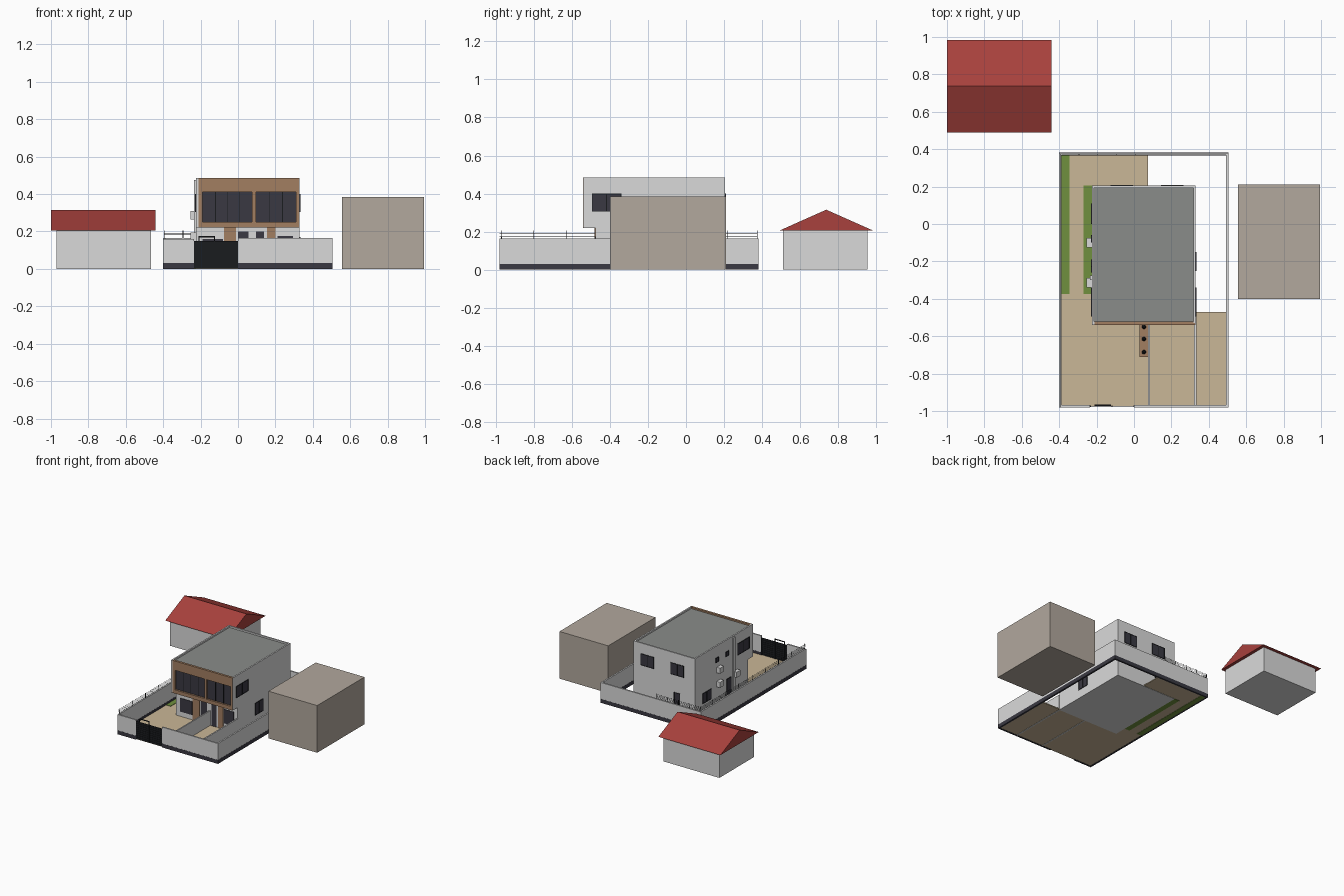
import bpy, bmesh

if "Cube" in bpy.data.objects:
    bpy.data.objects.remove(bpy.data.objects["Cube"])


def mat(name, hexa):
    m = bpy.data.materials.new(name)
    c = [int(hexa[i:i + 2], 16) / 255 for i in (0, 2, 4)]
    m.diffuse_color = [v / 12.92 if v < 0.04 else ((v + 0.055) / 1.055) ** 2.4 for v in c] + [1]
    m.use_nodes = True
    m.node_tree.nodes["Principled BSDF"].inputs["Base Color"].default_value = m.diffuse_color
    return m


WHITE = mat("white plaster", "DADADA")
TAUPE = mat("taupe plaster", "B2A89D")
RED = mat("red tile", "A8413D")
TAN = mat("tan paving", "CAB797")
GREY = mat("grey roofing", "8A8C8A")
BROWN = mat("brown wood", "A27E61")
DARK = mat("dark glass", "3A3942")
GREEN = mat("grass green", "70903E")
BLACK = mat("black metal", "1A1C1F")


def boxes(name, material, *ranges):
    """One object made of boxes, each given as (x0, x1, y0, y1, z0, z1)."""
    bm = bmesh.new()
    for x0, x1, y0, y1, z0, z1 in ranges:
        v = [bm.verts.new((x, y, z)) for z in (z0, z1)
             for x, y in ((x0, y0), (x1, y0), (x1, y1), (x0, y1))]
        bm.faces.new(v[3::-1])
        bm.faces.new(v[4:])
        for i in range(4):
            j = (i + 1) % 4
            bm.faces.new((v[i], v[j], v[j + 4], v[i + 4]))
    return finish(name, material, bm)


def finish(name, material, bm):
    me = bpy.data.meshes.new(name)
    bm.to_mesh(me)
    bm.free()
    me.materials.append(material)
    ob = bpy.data.objects.new(name, me)
    bpy.context.collection.objects.link(ob)
    return ob


def window(name, axis, wall, side, a0, a1, z0, z1, mid=True):
    """Glass plate with black frame bars on a wall; side is the outward sign."""
    def plate(p0, p1, q0, q1, d):
        w0, w1 = sorted((wall - side * 0.002, wall + side * d))
        return (w0, w1, p0, p1, q0, q1) if axis == 'x' else (p0, p1, w0, w1, q0, q1)
    t = 0.004
    boxes(name + "_glass", DARK, plate(a0, a1, z0, z1, 0.002))
    bars = [plate(a0, a0 + t, z0, z1, 0.004), plate(a1 - t, a1, z0, z1, 0.004),
            plate(a0 + t, a1 - t, z0, z0 + t, 0.004), plate(a0 + t, a1 - t, z1 - t, z1, 0.004)]
    if mid:
        c = (a0 + a1) / 2
        bars.append(plate(c - t / 2, c + t / 2, z0 + t, z1 - t, 0.004))
    boxes(name + "_frame", BLACK, *bars)


# Neighbouring buildings
boxes("neighbour_block", TAUPE, (0.555, 0.995, -0.40, 0.21, 0, 0.385))
boxes("cottage_walls", WHITE, (-0.97, -0.465, 0.51, 0.955, 0, 0.207))
bm = bmesh.new()
ends = [[bm.verts.new((x, y, z)) for y, z in ((0.49, 0.205), (0.985, 0.205), (0.737, 0.315))]
        for x in (-1.0, -0.44)]
bm.faces.new(ends[0][::-1])
bm.faces.new(ends[1])
for i in range(3):
    j = (i + 1) % 3
    bm.faces.new((ends[0][i], ends[0][j], ends[1][j], ends[1][i]))
bmesh.ops.recalc_face_normals(bm, faces=bm.faces)
finish("cottage_roof", RED, bm)

# Yard paving and lawns
boxes("paving", TAN, (-0.395, 0.075, -0.975, 0.375, 0.002, 0.01),
      (0.075, 0.50, -0.975, -0.47, 0.002, 0.01))
boxes("lawns", GREEN, (-0.388, -0.345, -0.375, 0.37, 0, 0.013),
      (-0.27, -0.225, -0.375, 0.205, 0, 0.013))

# Perimeter wall with dark plinth
L, R, F, B, T = -0.40, 0.505, -0.98, 0.38, 0.012
runs = [(L, L + T, F + T, B - T, 0.165), (R - T, R, F + T, B - T, 0.165),
        (L, R, B - T, B, 0.165), (L, -0.235, F, F + T, 0.16), (0.0, R, F, F + T, 0.165)]
boxes("perimeter_wall", WHITE, *[r[:4] + (0.03, r[4]) for r in runs])
boxes("wall_plinth", DARK, *[(x0 - .001, x1 + .001, y0 - .001, y1 + .001, 0, 0.031)
                             for x0, x1, y0, y1, z in runs])

# Security fence on the left and back walls
P = 0.0015
fx, fy = L + T / 2, B - T / 2
posts = [(fx, -0.97 + 0.17 * i) for i in range(8)] + [(fx + 0.1 * i, fy) for i in range(5)]
boxes("fence_posts", BLACK, *[(x - P, x + P, y - P, y + P, 0.16, 0.205) for x, y in posts])
W = 0.0007
wires = []
for z in (0.173, 0.182, 0.191, 0.2):
    wires += [(fx - W, fx + W, F, fy, z - W, z + W), (fx, 0.0, fy - W, fy + W, z - W, z + W)]
boxes("fence_wires", BLACK, *wires)

# Slatted driveway gate and its taller door frame
boxes("gate_slats", BLACK, *[(-0.232, -0.003, F + .003, F + .008, 0.006 + .016 * i, 0.0205 + .016 * i)
                             for i in range(9)])
boxes("gate_posts", BLACK, *[(x, x + .004, F + .001, F + .01, 0.004, 0.15)
                             for x in (-0.235, -0.12, -0.004)])
boxes("gate_door_frame", BLACK, (-0.212, -0.206, F + .008, F + .014, 0.004, 0.175),
      (-0.128, -0.122, F + .008, F + .014, 0.004, 0.175),
      (-0.206, -0.128, F + .008, F + .014, 0.169, 0.175))

# Yard dividers and planter
boxes("yard_dividers", WHITE, (0.075, 0.085, F + T, -0.475, 0, 0.13),
      (0.322, 0.333, F + T, -0.475, 0, 0.13))
boxes("planter", BROWN, (0.03, 0.075, -0.71, -0.54, 0.005, 0.03))
for i, y in enumerate((-0.55, -0.615, -0.685)):
    bm = bmesh.new()
    bmesh.ops.create_icosphere(bm, subdivisions=1, radius=0.013)
    bmesh.ops.translate(bm, verts=bm.verts, vec=(0.053, y, 0.04))
    finish(f"planter_shrub_{i + 1}", BLACK, bm)

# House body, overhanging upper floor and parapet
hx0, hx1, hb = -0.225, 0.33, 0.205
boxes("ground_floor", WHITE, (hx0, hx1, -0.475, hb, 0, 0.22))
boxes("upper_floor", WHITE, (hx0, hx1, -0.522, hb, 0.22, 0.47))
boxes("roof_deck", GREY, (hx0 + .01, hx1 - .01, -0.527, hb - .01, 0.465, 0.473))
boxes("parapet", WHITE, (hx0, hx0 + T, -0.528, hb, 0.47, 0.485),
      (hx1 - T, hx1, -0.528, hb, 0.47, 0.485), (hx0 + T, hx1 - T, hb - T, hb, 0.47, 0.485))
boxes("side_fins", WHITE, (hx0, -0.212, -0.54, -0.522, 0.22, 0.485),
      (hx1 - .004, hx1, -0.54, -0.522, 0.22, 0.485))

# Wooden facade frame around two big recessed windows
f = (-0.541, -0.522)
boxes("facade_frame", BROWN, (-0.212, 0.327, *f, 0.22, 0.25), (-0.212, 0.327, *f, 0.41, 0.485),
      (-0.212, -0.19, *f, 0.25, 0.41), (0.075, 0.095, *f, 0.25, 0.41),
      (0.31, 0.327, *f, 0.25, 0.41))
boxes("facade_glass", DARK, (-0.19, 0.075, -0.526, -0.521, 0.25, 0.41),
      (0.095, 0.31, -0.526, -0.521, 0.25, 0.41))
boxes("facade_mullions", BLACK, *[(x - .002, x + .002, -0.529, -0.525, 0.25, 0.41)
                                  for x in (-0.12, -0.058, 0.01, 0.167, 0.238)])

# Ground floor front doors, panels and windows
boxes("front_panels", BROWN, (-0.075, -0.012, -0.481, -0.473, 0.01, 0.22),
      (0.155, 0.2, -0.481, -0.473, 0.01, 0.22))
boxes("front_openings", DARK, (0.0, 0.055, -0.479, -0.473, 0.01, 0.2),
      (0.095, 0.14, -0.479, -0.473, 0.01, 0.2), (0.21, 0.295, -0.479, -0.473, 0.06, 0.175),
      (-0.19, -0.08, -0.479, -0.473, 0.05, 0.16))

# Side and back windows
window("right_upper_window", 'x', hx1, 1, -0.495, -0.34, 0.305, 0.4)
window("right_lower_window", 'x', hx1, 1, -0.25, -0.15, 0.07, 0.17)
window("left_upper_window", 'x', hx0, -1, -0.495, -0.34, 0.305, 0.4)
window("left_small_window_a", 'x', hx0, -1, -0.10, -0.06, 0.35, 0.39, False)
window("left_small_window_b", 'x', hx0, -1, -0.23, -0.19, 0.35, 0.39, False)
window("left_lower_window", 'x', hx0, -1, 0.0, 0.11, 0.08, 0.165)
window("left_door", 'x', hx0, -1, -0.26, -0.2, 0.013, 0.165, False)
window("back_upper_window_a", 'y', hb, 1, 0.145, 0.265, 0.305, 0.4)
window("back_upper_window_b", 'y', hb, 1, -0.125, -0.005, 0.305, 0.4)
window("back_door", 'y', hb, 1, -0.09, -0.035, 0.01, 0.165, False)

# Left wall fittings: pilaster and air conditioners
boxes("pilaster", WHITE, (-0.236, hx0, -0.30, -0.275, 0.013, 0.475))
boxes("air_conditioners", WHITE, (-0.255, hx0, -0.125, -0.075, 0.265, 0.31),
      (-0.255, hx0, -0.125, -0.075, 0.15, 0.195), (-0.255, hx0, -0.34, -0.29, 0.15, 0.195))
